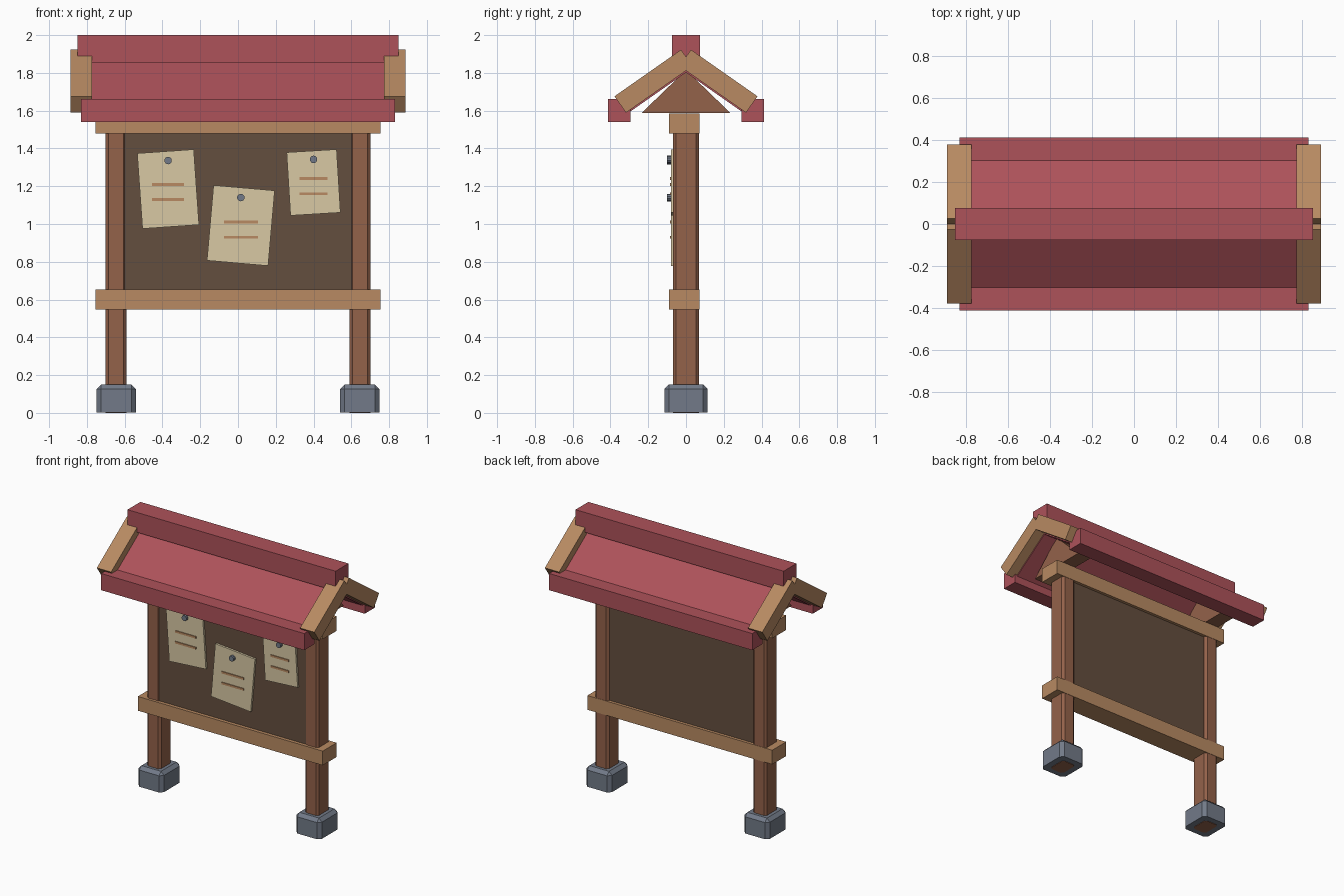
import bpy, bmesh, math
from mathutils import Matrix

if "Cube" in bpy.data.objects:
    bpy.data.objects.remove(bpy.data.objects["Cube"])


def mat(name, r, g, b):
    def lin(c):
        c /= 255
        return c / 12.92 if c <= 0.04045 else ((c + 0.055) / 1.055) ** 2.4
    m = bpy.data.materials.new(name)
    m.diffuse_color = (lin(r), lin(g), lin(b), 1)
    m.use_nodes = True
    m.node_tree.nodes["Principled BSDF"].inputs["Base Color"].default_value = m.diffuse_color
    return m


RED = mat("roof red", 174, 82, 90)
LIGHT = mat("light wood", 184, 138, 98)
WOOD = mat("post wood", 148, 98, 74)
BOARD = mat("dark board", 100, 78, 62)
PAPER = mat("paper", 216, 200, 164)
STONE = mat("stone grey", 114, 122, 136)


def finish(name, bm, m):
    bmesh.ops.recalc_face_normals(bm, faces=bm.faces)
    me = bpy.data.meshes.new(name)
    bm.to_mesh(me)
    bm.free()
    me.materials.append(m)
    ob = bpy.data.objects.new(name, me)
    bpy.context.collection.objects.link(ob)
    return ob


def box(name, x, y, z, m, rot=None, bevel=0, top=False):
    """Box from (min, max) ranges, turned about its centre, optional chamfer
    on the upright edges (and on the top edges)."""
    c = [(a + b) / 2 for a, b in (x, y, z)]
    s = [b - a for a, b in (x, y, z)]
    bm = bmesh.new()
    bmesh.ops.create_cube(bm, size=1, matrix=Matrix.Diagonal((*s, 1)))
    if bevel:
        def chosen(e):
            a, b = e.verts
            upright = abs(a.co.z - b.co.z) > 1e-4
            return upright or (top and a.co.z > 0 and b.co.z > 0)
        bmesh.ops.bevel(bm, geom=[e for e in bm.edges if chosen(e)],
                        offset=bevel, segments=1, affect='EDGES')
    mw = Matrix.Translation(c)
    if rot:
        mw = mw @ Matrix.Rotation(math.radians(rot[0]), 4, rot[1])
    bmesh.ops.transform(bm, matrix=mw, verts=bm.verts)
    return finish(name, bm, m)


def mid(c, s):
    return (c - s / 2, c + s / 2)


# posts, stone feet and gable blocks, left and right
for side, s in (("left", -1), ("right", 1)):
    cx = 0.645 * s
    box(side + "_post", mid(cx, 0.112), (-0.07, 0.07), (0, 1.56), WOOD, bevel=0.016)
    box(side + "_stone_foot", mid(cx, 0.208), (-0.115, 0.115), (0.003, 0.15),
        STONE, bevel=0.024, top=True)
    bm = bmesh.new()
    tri = bm.faces.new([bm.verts.new((cx - 0.055, y, z)) for y, z in
                        ((-0.235, 1.588), (0.235, 1.588), (0, 1.815))])
    ext = bmesh.ops.extrude_face_region(bm, geom=[tri])
    bmesh.ops.translate(bm, vec=(0.11, 0, 0),
                        verts=[v for v in ext["geom"] if isinstance(v, bmesh.types.BMVert)])
    finish(side + "_gable", bm, WOOD)

# notice board and its two rails
box("board", (-0.61, 0.61), (-0.065, 0.05), (0.6, 1.53), BOARD)
box("lower_rail", (-0.755, 0.755), (-0.09, 0.072), (0.547, 0.652), LIGHT)
box("upper_rail", (-0.755, 0.755), (-0.09, 0.072), (1.478, 1.586), LIGHT)

# papers with two written lines and a pin: x, z, width, height, tilt, pin z, line z, line width
sheets = [(-0.37, 1.185, 0.30, 0.40, 4, 1.336, 1.21, 0.17),
          (0.015, 0.992, 0.325, 0.40, -5, 1.14, 1.01, 0.18),
          (0.40, 1.22, 0.265, 0.335, 3.5, 1.342, 1.24, 0.147)]
for i, (x, z, w, h, tilt, pz, lz, lw) in enumerate(sheets, 1):
    box(f"paper_{i}", mid(x, w), (-0.08, -0.064), mid(z, h), PAPER, rot=(-tilt, 'Y'))
    for j in range(2):
        box(f"paper_{i}_line_{j + 1}", mid(x, lw), (-0.086, -0.079),
            mid(lz - 0.08 * j, 0.015), LIGHT)
    bm = bmesh.new()
    bmesh.ops.create_cone(bm, cap_ends=True, segments=10, radius1=0.02, radius2=0.02,
                          depth=0.022, matrix=Matrix.Translation((x, -0.09, pz))
                          @ Matrix.Rotation(math.pi / 2, 4, 'X'))
    finish(f"pin_{i}", bm, STONE)

# roof: slabs, eave beams and end rafters, front and back
PITCH = 35
for side, s in (("front", -1), ("back", 1)):
    rot = (-PITCH * s, 'X')
    box(side + "_roof_slab", (-0.81, 0.81), mid(0.172 * s, 0.40), mid(1.718, 0.06), RED, rot=rot)
    box(side + "_eave", (-0.83, 0.83), mid(0.353 * s, 0.118), (1.54, 1.663), RED)
    for end, e in (("left", -1), ("right", 1)):
        box(f"{side}_{end}_rafter", mid(0.83 * e, 0.116), mid(0.172 * s, 0.43),
            mid(1.756, 0.106), LIGHT, rot=rot)
box("ridge_beam", (-0.85, 0.85), (-0.075, 0.075), (1.853, 2.0), RED)
